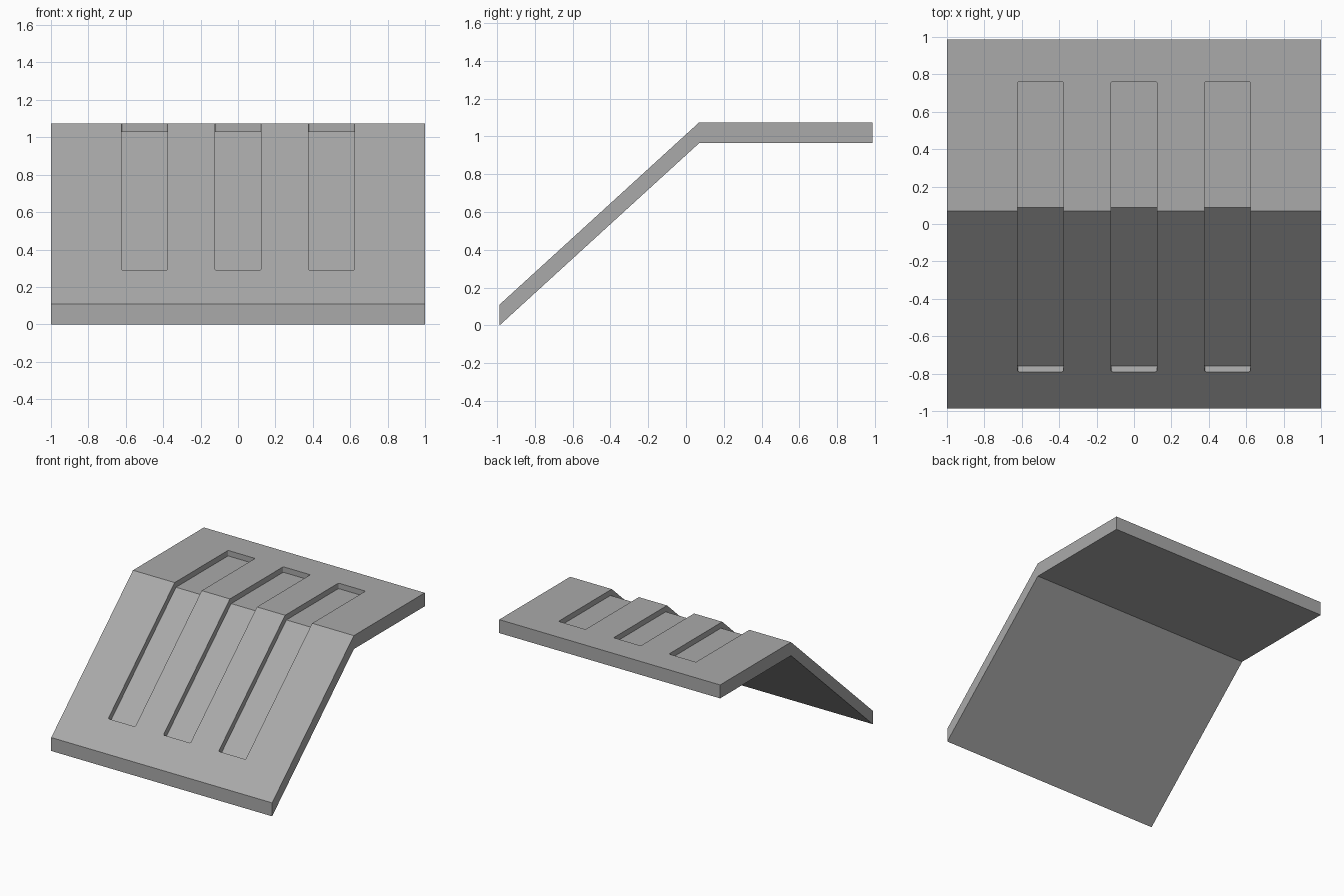
import bpy, bmesh, math
from mathutils import Vector

cube = bpy.data.objects.get("Cube")
if cube:
    bpy.data.objects.remove(cube, do_unlink=True)

grey = bpy.data.materials.new("plain grey")
grey.use_nodes = True
colour = (0.4, 0.4, 0.4, 1)
grey.diffuse_color = colour
grey.node_tree.nodes["Principled BSDF"].inputs["Base Color"].default_value = colour


def extrude_profile(bm, profile, x0, x1):
    """Extrude a closed (y, z) profile along x and return the new faces' edges."""
    start = bm.faces.new([bm.verts.new((x0, y, z)) for y, z in profile])
    ret = bmesh.ops.extrude_face_region(bm, geom=[start])
    new = [v for v in ret["geom"] if isinstance(v, bmesh.types.BMVert)]
    bmesh.ops.translate(bm, verts=new, vec=(x1 - x0, 0, 0))
    return list(start.edges) + [e for e in ret["geom"] if isinstance(e, bmesh.types.BMEdge)]


def make_object(name, bm):
    bmesh.ops.recalc_face_normals(bm, faces=bm.faces)
    mesh = bpy.data.meshes.new(name)
    bm.to_mesh(mesh)
    bm.free()
    mesh.materials.append(grey)
    obj = bpy.data.objects.new(name, mesh)
    bpy.context.collection.objects.link(obj)
    return obj


# Main dimensions
half_y, crease_y, top_z, thick = 0.987, 0.07, 1.075, 0.11
groove_front, groove_back = -0.79, 0.76
groove_half_w, depth, clearance = 0.1225, 0.045, 0.06

# Bent panel: sloping front and level back
bm = bmesh.new()
extrude_profile(bm, [(-half_y, 0), (crease_y, top_z - thick), (half_y, top_z - thick),
                     (half_y, top_z), (crease_y, top_z), (-half_y, thick)], -1, 1)
panel = make_object("bent_panel", bm)

# Groove cutters follow the bend, with ends square to the surface
angle = math.atan2(top_z - thick, crease_y + half_y)
inward = Vector((math.sin(angle), -math.cos(angle)))
foot = Vector((groove_front, thick + (groove_front + half_y) * math.tan(angle)))
miter = math.tan(angle / 2)


def level(d):
    """Front, crease and back points of the surface offset inward by d."""
    return [tuple(foot + inward * d), (crease_y + d * miter, top_z - d), (groove_back, top_z - d)]


bm = bmesh.new()
outline = level(depth) + level(-clearance)[::-1]
for cx in (-0.5, 0, 0.5):
    edges = extrude_profile(bm, outline, cx - groove_half_w, cx + groove_half_w)
    # Slightly rounded corners at both ends of the groove
    corners = [e for e in edges
               if all(v.co.y > groove_back - 0.001 for v in e.verts)
               or all(v.co.y < groove_front + 0.1 for v in e.verts)]
    bmesh.ops.bevel(bm, geom=corners, offset=0.008, segments=3, profile=0.5, affect='EDGES')
cutter = make_object("groove_cutter", bm)
cutter.hide_render = True

# Cut the grooves, then discard the cutter
cut = panel.modifiers.new("grooves", 'BOOLEAN')
cut.operation = 'DIFFERENCE'
cut.solver = 'EXACT'
cut.object = cutter
bpy.context.view_layer.objects.active = panel
panel.select_set(True)
bpy.ops.object.modifier_apply(modifier=cut.name)
bpy.data.objects.remove(cutter, do_unlink=True)
